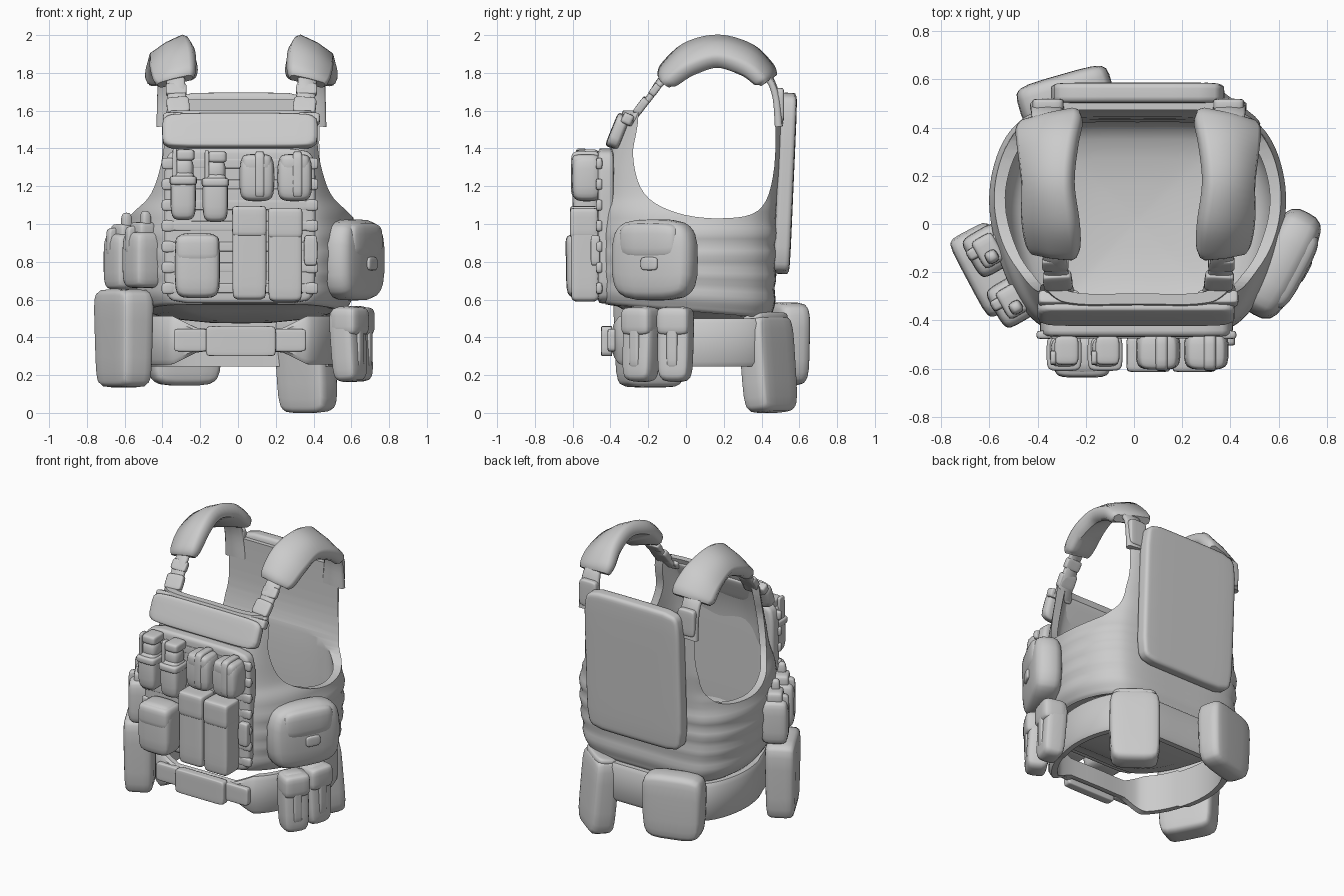
import bpy, bmesh, math
from mathutils import Vector, Matrix

if "Cube" in bpy.data.objects:
    bpy.data.objects.remove(bpy.data.objects["Cube"])

grey = bpy.data.materials.new("plain grey")
grey.diffuse_color = (0.6, 0.6, 0.6, 1)
grey.use_nodes = True
grey.node_tree.nodes["Principled BSDF"].inputs["Base Color"].default_value = grey.diffuse_color


def finish(name, bm, angle=40):
    bmesh.ops.recalc_face_normals(bm, faces=bm.faces)
    me = bpy.data.meshes.new(name)
    bm.to_mesh(me)
    bm.free()
    ob = bpy.data.objects.new(name, me)
    bpy.context.collection.objects.link(ob)
    me.materials.append(grey)
    smooth(ob, angle)
    return ob


def smooth(ob, angle=40):
    bpy.ops.object.select_all(action='DESELECT')
    ob.select_set(True)
    bpy.context.view_layer.objects.active = ob
    bpy.ops.object.shade_smooth_by_angle(angle=math.radians(angle))


def spline(pts, steps, closed=False):
    """Catmull-Rom curve through points of any dimension."""
    n, out = len(pts), []
    at = lambda i: pts[i % n] if closed else pts[max(0, min(n - 1, i))]
    for i in range(n if closed else n - 1):
        a, b, c, d = at(i - 1), at(i), at(i + 1), at(i + 2)
        for s in range(steps):
            t = s / steps
            out.append([0.5 * (2 * q + (r - p) * t + (2 * p - 5 * q + 4 * r - u) * t * t
                               + (3 * q - p - 3 * r + u) * t ** 3) for p, q, r, u in zip(a, b, c, d)])
    return out if closed else out + [list(pts[-1])]


def loft(name, rings, wrap=False, angle=40):
    """Bridge closed rings; cap the ends, or join last to first."""
    bm = bmesh.new()
    vs = [[bm.verts.new(p) for p in r] for r in rings]
    n = len(rings[0])
    for a, b in zip(vs, vs[1:] + ([vs[0]] if wrap else [])):
        for i in range(n):
            bm.faces.new((a[i], a[(i + 1) % n], b[(i + 1) % n], b[i]))
    if not wrap:
        bm.faces.new(vs[0])
        bm.faces.new(vs[-1])
    return finish(name, bm, angle)


def pouch(name, loc, size, yaw=0, n=6, taper=1.0, tilt=0, roll=0, cuts=7):
    """Soft rounded box; the local -y side faces outward, taper scales its foot."""
    bm = bmesh.new()
    bmesh.ops.create_cube(bm, size=2)
    bmesh.ops.subdivide_edges(bm, edges=bm.edges[:], cuts=cuts, use_grid_fill=True)
    for v in bm.verts:
        p = Vector([math.sin(c * math.pi / 2) for c in v.co])
        p = p * (max(map(abs, p)) / sum(abs(c) ** n for c in p) ** (1 / n))
        k = taper + (1 - taper) * (p.z + 1) / 2
        v.co = (p.x * size[0] / 2 * k, p.y * size[1] / 2 * k, p.z * size[2] / 2)
    r = math.radians
    bm.transform(Matrix.Translation(loc) @ Matrix.Rotation(r(yaw), 4, 'Z')
                 @ Matrix.Rotation(r(tilt), 4, 'X') @ Matrix.Rotation(r(roll), 4, 'Y'))
    return finish(name, bm, 60)


def at(loc, yaw, dx, dy, dz):
    """Offset in the turned frame of a pouch."""
    return Vector(loc) + Matrix.Rotation(math.radians(yaw), 3, 'Z') @ Vector((dx, dy, dz))


# Body outline shared by vest and belt
half = [(0, -.43), (.3, -.43), (.43, -.38), (.54, -.2), (.6, .05), (.58, .25), (.5, .4), (.36, .47), (0, .48)]
outline = spline(half + [(-x, y) for x, y in half[-2:0:-1]], 6, True)


def ring(z, sx, fy, by, inset=0):
    kx = sx - inset / .6
    return [(x * kx, y * ((fy if y < 0 else by) - inset / .45), z) for x, y in outline]


def clamp(v):
    return max(0, min(1, v))


def vest_ring(*args):
    """Hem drops towards the back; the back rises and stays wide at the top."""
    out = []
    for x, y, z in ring(*args):
        low = max(0, (.8 - z) / .27) * (.045 - .075 * (y + .43) / .9)
        high = max(0, (z - 1.3) / .3) * (.06 if y > .1 else 0)
        wide = 1 + .12 * clamp((y - .1) / .3) * clamp((z - 1.05) / .2)
        out.append((x * wide + .015, y, z + low + high))
    return out


def bowl(k, z):
    """One ring of the rounded floor."""
    return [(x * k + .015, y * k + .02 * (1 - k), z - .05 * y * k) for x, y in outline]


# Vest shell with webbing ripples low on the body
keys = [(.53, .9, .98, .93), (.58, .95, 1.02, .96), (.8, 1, 1.03, .98), (1.03, .99, 1.02, 1),
        (1.15, .9, 1, 1.02), (1.3, .85, .97, 1.05), (1.45, .83, .89, 1.07), (1.6, .83, .77, 1.08)]
rows = spline(keys, 8)
outer = [bowl(k, z) for k, z in ((.03, .475), (.3, .482), (.55, .5), (.75, .523), (.84, .545))]
for z, sx, fy, by in rows:
    w = .022 * abs(math.sin((z - .56) / .11 * math.pi)) if .56 < z < 1.0 else 0
    outer.append(vest_ring(z, sx + w, fy, by + w))
inner = [vest_ring(z, sx, fy, by, .045) for z, sx, fy, by in rows[::-4] if z > .68]
inner += [bowl(k, z) for k, z in ((.88, .62), (.82, .575), (.72, .545), (.55, .52), (.3, .502), (.03, .495))]
vest = loft("vest_shell", outer + inner)

# Arm openings cut sideways through the shell
arm = spline([(-.25, 2.2), (-.25, 1.6), (-.28, 1.36), (-.22, 1.16), (-.05, 1.06), (.18, 1.03),
              (.38, 1.07), (.46, 1.25), (.475, 1.6), (.46, 2.2)], 5)
cutter = loft("arm_cutter", [[(x, y, z) for y, z in arm] for x in (-1, 1)])
mod = vest.modifiers.new("arms", 'BOOLEAN')
mod.operation, mod.object, mod.solver = 'DIFFERENCE', cutter, 'EXACT'
smooth(vest)
bpy.ops.object.modifier_apply(modifier="arms")
bpy.data.objects.remove(cutter)
smooth(vest)

# Front and back panels
pouch("front_plate", (.01, -.425, .99), (.8, .09, .82), n=10)
pouch("chest_band", (.01, -.36, 1.49), (.82, .075, .19), n=7, tilt=-22)
pouch("back_plate", (.015, .525, 1.215), (.72, .09, .96), n=10, tilt=-2.5)
for i in range(7):
    pouch("webbing_strip", (.01, -.466, .66 + i * .11), (.8, .02, .05), n=8, cuts=4)
    for x in (-.37, .39):
        pouch("webbing_nub", (x, -.46, .66 + i * .11), (.07, .035, .06), n=4, cuts=4)


# Shoulder straps and pads, swept then mirrored
def strap(name, pts, angle=50):
    path = spline(pts, 5)
    rings = []
    for i, (x, y, z, w, t, tip) in enumerate(path):
        a, b = path[max(i - 1, 0)], path[min(i + 1, len(path) - 1)]
        tan = (Vector(b[:3]) - Vector(a[:3])).normalized()
        side = Vector((math.cos(math.radians(tip)), 0, -math.sin(math.radians(tip))))
        side = (side - tan * side.dot(tan)).normalized()
        up = side.cross(tan)
        c = Vector((x, y, z))
        prof = [(-1, -.5), (-.85, -1), (.85, -1), (1, -.5), (1, .5), (.85, 1), (0, 1.2), (-.85, 1), (-1, .5)]
        rings.append([c + side * (w / 2 * p) + up * (t / 2 * q) for p, q in prof])
    ob = loft(name, rings, angle=angle)
    ob.modifiers.new("mirror", 'MIRROR')
    ob.location.x = .018
    return ob


strap("shoulder_strap", [(.325, -.3, 1.53, .13, .03, 0), (.34, -.2, 1.66, .1, .03, 5), (.35, -.1, 1.78, .1, .03, 20),
                         (.365, .15, 1.89, .12, .03, 25), (.38, .4, 1.8, .12, .03, 15),
                         (.38, .47, 1.7, .13, .035, 5), (.37, .49, 1.52, .16, .04, 0)])
strap("shoulder_pad", [(.35, -.12, 1.755, .19, .05, 25), (.355, -.09, 1.79, .23, .08, 27),
                       (.365, .02, 1.875, .25, .09, 30), (.375, .17, 1.915, .23, .09, 30),
                       (.375, .32, 1.87, .26, .09, 28), (.37, .41, 1.795, .28, .08, 25),
                       (.37, .44, 1.76, .25, .05, 25)])
for x0, s in ((.018, -1), (.018, 1)):
    pouch("strap_buckle", (x0 + s * .335, -.235, 1.625), (.12, .045, .1), tilt=-37, roll=s * 5)
    pouch("strap_slider", (x0 + s * .345, -.165, 1.71), (.11, .04, .07), tilt=-37)
    pouch("strap_anchor", (x0 + s * .33, -.31, 1.555), (.17, .06, .06), tilt=-25)
    pouch("rear_anchor", (x0 + s * .375, .495, 1.63), (.13, .05, .18))


# Belt, narrowing towards the buckle
def belt_ring(inset, side):
    out = []
    for x, y, _ in ring(0, .92, .9, 1.03, inset):
        h = min(.128, .06 + .5 * max(0, abs(x) - .22)) if y < -.1 else .128
        out.append((x + .01, y, .385 - .012 * (y > -.1) + side * h))
    return out


loft("belt", [belt_ring(0.015, -1), belt_ring(0, -.8), belt_ring(0, .8), belt_ring(.015, 1),
              belt_ring(.05, 1), belt_ring(.05, -1)], wrap=True)
pouch("belt_buckle", (.015, -.42, .38), (.37, .06, .16), n=12)
for x in (-.25, .27):
    pouch("belt_loop", (x, -.393, .385), (.18, .045, .12), n=8)

# Belt pouches
pouch("belt_bag_left", (-.605, -.19, .395), (.38, .2, .52), -62, n=7, taper=.9)
pouch("belt_bag_back", (-.285, .535, .365), (.41, .18, .44), 196, n=5, taper=.92)
pouch("drop_pouch", (.36, .435, .26), (.32, .17, .52), 143, n=6, tilt=-5, taper=.97)
pouch("drop_pouch_rim", (.35, .42, .5), (.28, .14, .05), 143, n=4, tilt=-12)
for loc, yaw in (((.585, -.235, .365), 58), ((.625, -.055, .365), 75)):
    pouch("belt_mag_pouch", loc, (.18, .15, .4), yaw, n=5, tilt=-4, taper=.95)
    pouch("belt_mag_flap", at(loc, yaw, 0, -.008, .12), (.18, .16, .15), yaw, n=5)
    pouch("belt_mag_strap", at(loc, yaw, 0, -.015, .02), (.06, .14, .3), yaw, n=8)

# Side utility pouch with flap
loc = (.61, -.165, .81)
pouch("utility_pouch", loc, (.48, .2, .43), 62, n=3.5)
pouch("utility_flap", at(loc, 62, 0, -.015, .1), (.36, .19, .2), 62, n=4)
pouch("utility_pull", at(loc, 62, .02, -.1, -.02), (.1, .03, .07), 62, n=4)

# Left radio pouches
for loc in ((-.605, -.11, .8), (-.505, -.32, .81)):
    pouch("radio_pouch", loc, (.19, .17, .3), -60, n=5)
    pouch("radio_body", at(loc, -60, 0, 0, .12), (.13, .1, .16), -60)
    pouch("radio_knob", at(loc, -60, .03, 0, .19), (.055, .055, .14), -60, n=3)
    pouch("radio_strap", at(loc, -60, -.02, 0, .1), (.05, .175, .16), -60)

# Lower front pouches
pouch("round_pouch", (-.215, -.545, .78), (.24, .18, .345), n=5)
pouch("round_pouch_lid", (-.215, -.548, .87), (.235, .18, .15), n=5)
for x in (.06, .25):
    z = .845 if x < .2 else .835
    pouch("mag_pouch", (x, -.535, z), (.18, .15, .49), n=10)
    pouch("mag_flap", (x, -.54, z + .17), (.183, .15, .16), n=10)
pouch("mag_side_tab", (.385, -.48, .86), (.07, .05, .16))

# Chest canister pouches
for x, z in ((-.29, 1.15), (-.12, 1.14)):
    pouch("canister_pouch", (x, -.53, z), (.135, .14, .26), n=4)
    pouch("canister_neck", (x, -.525, z + .14), (.11, .11, .12), n=3)
    pouch("canister_cap", (x + .01, -.525, z + .215), (.1, .12, .06), n=5)
    pouch("canister_lever", (x - .045, -.555, z + .15), (.025, .06, .2))
    pouch("canister_strap", (x, -.535, z + .08), (.145, .15, .05), n=5)

# Chest round pouches
for x in (.1, .3):
    pouch("chest_pouch", (x, -.525, 1.245), (.185, .16, .25), n=4)
    pouch("chest_pouch_lid", (x, -.53, 1.32), (.165, .15, .1), n=4)
    pouch("chest_pouch_strap", (x + .015, -.53, 1.26), (.055, .16, .25), n=6)
